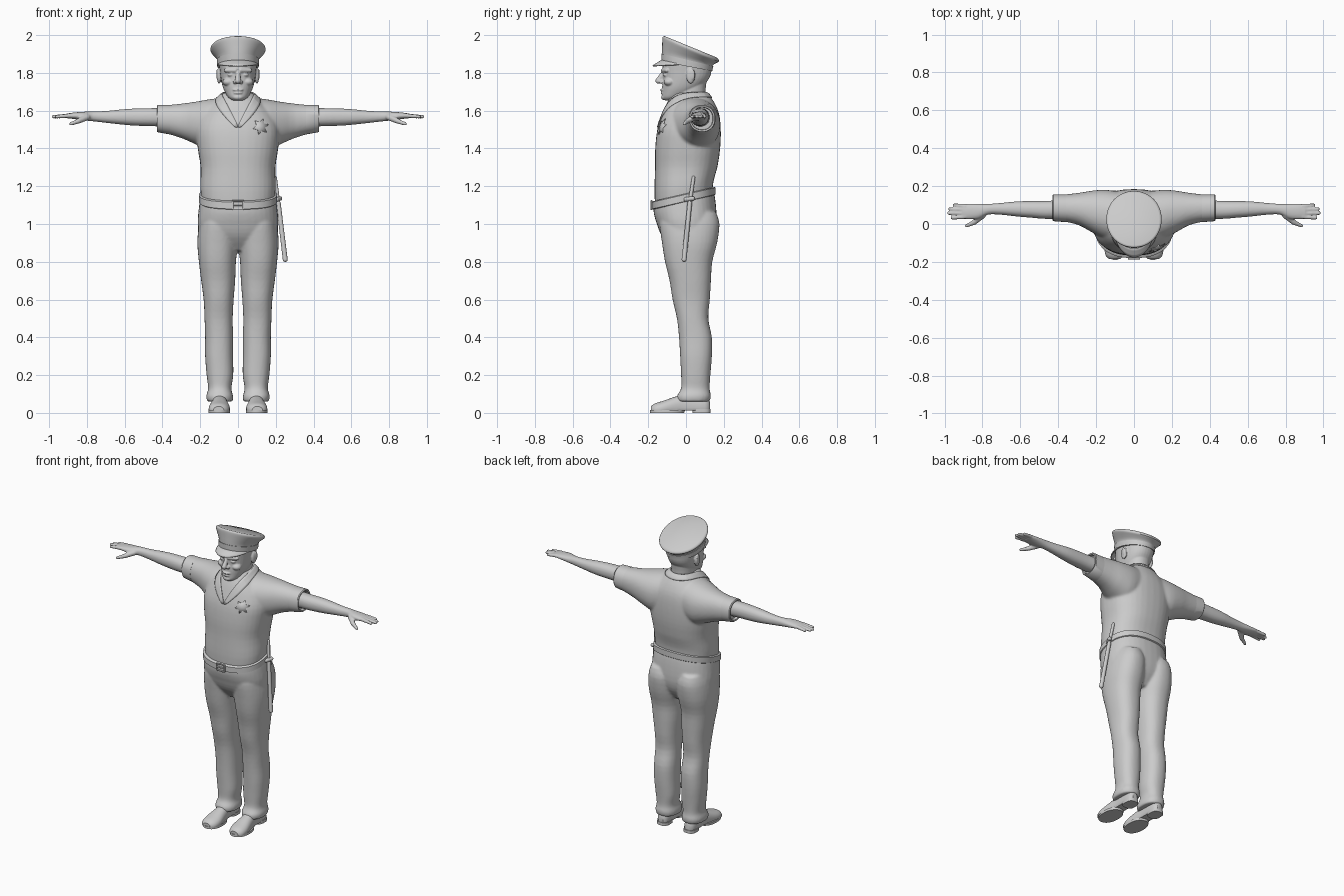
import bpy, bmesh, math
from mathutils import Vector, Matrix

grey = bpy.data.materials.new("plain grey")
grey.diffuse_color = (0.6, 0.6, 0.6, 1)
BOTH = (1, -1)


def loft(bm, rings, axis='z', sides=(1,), power=2.2, warp=None, segs=36, steps=3):
    """Skin rings (pos, a0, a1, b0, b1) along an axis; a, b are the extents on the other axes."""
    place = {'z': lambda t, a, b: Vector((a, b, t)),
             'x': lambda t, a, b: Vector((t, a, b)),
             'y': lambda t, a, b: Vector((a, t, b))}[axis]
    path = []
    for i in range(len(rings) - 1):
        quad = [rings[max(0, min(len(rings) - 1, i + d))] for d in (-1, 0, 1, 2)]
        for s in range(steps):
            u = s / steps
            path.append([0.5 * (2 * q + (r - p) * u + (2 * p - 5 * q + 4 * r - w) * u * u
                         + (3 * q - p - 3 * r + w) * u ** 3) for p, q, r, w in zip(*quad)])
    path.append(rings[-1])
    for side in sides:
        prev = first = None
        for t, a0, a1, b0, b1 in path:
            ring = []
            for k in range(segs):
                ang = 2 * math.pi * k / segs
                c, s = math.cos(ang), math.sin(ang)
                a = (a0 + a1) / 2 + (a1 - a0) / 2 * math.copysign(abs(c) ** (2 / power), c)
                b = (b0 + b1) / 2 + (b1 - b0) / 2 * math.copysign(abs(s) ** (2 / power), s)
                v = place(t, a, b)
                if warp:
                    v = Vector(warp(*v))
                v.x *= side
                ring.append(bm.verts.new(v))
            if prev:
                for k in range(segs):
                    n = (k + 1) % segs
                    bm.faces.new((prev[k], prev[n], ring[n], ring[k]))
            first = first or ring
            prev = ring
        bm.faces.new(first)
        bm.faces.new(prev)


def ball(bm, loc, scale, sides=(1,)):
    for s in sides:
        m = Matrix.Translation((loc[0] * s, loc[1], loc[2])) @ Matrix.Diagonal((*scale, 1))
        bmesh.ops.create_uvsphere(bm, u_segments=20, v_segments=12, radius=1, matrix=m)


def rod(bm, p, q, r1, r2, sides=(1,)):
    for s in sides:
        a, b = Vector((p[0] * s, p[1], p[2])), Vector((q[0] * s, q[1], q[2]))
        m = Matrix.Translation((a + b) / 2) @ (b - a).to_track_quat('Z', 'Y').to_matrix().to_4x4()
        bmesh.ops.create_cone(bm, cap_ends=True, segments=16, radius1=r1, radius2=r2,
                              depth=(b - a).length, matrix=m)
    ball(bm, p, (r1, r1, r1), sides)
    ball(bm, q, (r2, r2, r2), sides)


def finish(bm, name, voxel=0, smooth=3):
    bmesh.ops.recalc_face_normals(bm, faces=bm.faces)
    me = bpy.data.meshes.new(name)
    bm.to_mesh(me)
    bm.free()
    me.materials.append(grey)
    ob = bpy.data.objects.new(name, me)
    bpy.context.collection.objects.link(ob)
    bpy.ops.object.select_all(action='DESELECT')
    ob.select_set(True)
    bpy.context.view_layer.objects.active = ob
    bpy.ops.object.shade_smooth_by_angle(angle=math.radians(35))
    if voxel:  # fuse overlapping volumes into one smooth skin
        rm = ob.modifiers.new("fuse", 'REMESH')
        rm.mode, rm.voxel_size, rm.use_smooth_shade = 'VOXEL', voxel, True
        sm = ob.modifiers.new("soften", 'SMOOTH')
        sm.factor, sm.iterations = 0.5, smooth
    return ob


# shirt: torso fused with both sleeves, hem dips at the front
bm = bmesh.new()
loft(bm, [(1.125, -.193, .193, -.163, .14), (1.2, -.2, .2, -.167, .145), (1.3, -.198, .198, -.164, .166),
          (1.4, -.213, .213, -.163, .181), (1.5, -.22, .22, -.152, .184), (1.58, -.19, .19, -.127, .176),
          (1.64, -.135, .135, -.102, .152), (1.695, -.08, .08, -.07, .115)], power=2.4,
     warp=lambda x, y, z: (x, y, z + .23 * y * max(0, min(1, (1.3 - z) / .15))))
loft(bm, [(.03, -.09, .16, 1.42, 1.675), (.14, -.085, .18, 1.39, 1.662), (.22, -.045, .176, 1.42, 1.648),
          (.30, -.003, .163, 1.455, 1.637), (.41, .02, .152, 1.488, 1.626)], 'x', BOTH)
shirt = finish(bm, "shirt", .008, 6)

# open sleeve ends
bm = bmesh.new()
loft(bm, [(.36, .01, .156, 1.474, 1.631), (.425, .015, .156, 1.486, 1.63), (.43, .019, .152, 1.49, 1.626),
          (.428, .027, .144, 1.498, 1.618), (.40, .03, .14, 1.50, 1.615)], 'x', BOTH, steps=1)
finish(bm, "sleeve_cuffs")

# collar following the neckline down to the V
inner = [(0, .115, 1.70), (.06, .09, 1.70), (.085, .02, 1.695), (.075, -.06, 1.67), (.042, -.11, 1.60), (0, -.14, 1.515)]
outer = [(0, .135, 1.66), (.08, .11, 1.665), (.115, .02, 1.665), (.115, -.07, 1.63), (.08, -.12, 1.575), (.008, -.15, 1.50)]
bm = bmesh.new()
rows = [[bm.verts.new(p) for p in row] for row in (inner, outer)]
for i in range(5):
    bm.faces.new((rows[0][i], rows[1][i], rows[1][i + 1], rows[0][i + 1]))
collar = finish(bm, "collar")
collar.modifiers.new("mirror", 'MIRROR')
collar.modifiers.new("subdivide", 'SUBSURF').levels = 2
wrap = collar.modifiers.new("drape", 'SHRINKWRAP')
wrap.target, wrap.wrap_mode, wrap.offset = shirt, 'ABOVE_SURFACE', .005
collar.modifiers.new("thickness", 'SOLIDIFY').thickness = .007

# star badge on the chest
bm = bmesh.new()
hub = bm.verts.new((.12, -.25, 1.515))
tips = []
for k in range(12):
    r, a = (.043 if k % 2 == 0 else .023), math.pi * k / 6 + .25
    tips.append(bm.verts.new((.12 + r * math.cos(a), -.25, 1.515 + r * math.sin(a))))
for k in range(12):
    bm.faces.new((hub, tips[k], tips[(k + 1) % 12]))
badge = finish(bm, "badge")
wrap = badge.modifiers.new("drape", 'SHRINKWRAP')
wrap.target, wrap.wrap_method, wrap.wrap_mode, wrap.offset = shirt, 'PROJECT', 'ABOVE_SURFACE', .004
wrap.use_project_y, wrap.use_positive_direction = True, True
badge.modifiers.new("thickness", 'SOLIDIFY').thickness = .005

# trousers: hips fused with both legs
bm = bmesh.new()
loft(bm, [(.86, -.11, .11, -.07, .10), (.93, -.195, .195, -.125, .145), (1.0, -.213, .213, -.154, .162),
          (1.08, -.208, .208, -.170, .158), (1.14, -.2, .2, -.172, .147)], power=2.4,
     warp=lambda x, y, z: (x, y, z + .23 * y * max(0, min(1, (z - 1) / .12))))
loft(bm, [(.06, .028, .163, -.045, .125), (.09, .026, .168, -.048, .132), (.13, .035, .158, -.026, .125),
          (.2, .025, .166, -.026, .129), (.3, .026, .174, -.031, .137), (.4, .026, .174, -.037, .137),
          (.5, .028, .177, -.048, .118), (.6, .023, .182, -.071, .126), (.7, .015, .195, -.087, .132),
          (.8, .011, .207, -.111, .139), (.9, 0, .215, -.127, .165), (1.0, 0, .207, -.14, .177),
          (1.06, .02, .19, -.13, .16)], sides=BOTH, power=2.3)
finish(bm, "trousers", .008, 4)

# belt, slanted down to the front, with a framed buckle
bm = bmesh.new()
slant = lambda x, y, z: (x, y, z + .23 * y)
loft(bm, [(1.117, -.2, .2, -.174, .15), (1.121, -.207, .207, -.18, .157),
          (1.157, -.207, .207, -.18, .157), (1.161, -.2, .2, -.174, .15)], power=2.4, warp=slant, steps=1, segs=64)
finish(bm, "belt")
bm = bmesh.new()
for z in (1.078, 1.122):
    rod(bm, (-.028, -.183, z), (.028, -.183, z), .005, .005)
rod(bm, (.028, -.183, 1.078), (.028, -.183, 1.122), .005, .005, BOTH)
rod(bm, (-.028, -.184, 1.1), (.02, -.184, 1.1), .004, .004)
finish(bm, "belt_buckle")

# baton hanging at the hip with a side handle
bm = bmesh.new()
rod(bm, (.197, .04, 1.245), (.215, .018, 1.10), .009, .010)
rod(bm, (.214, .02, 1.11), (.25, -.01, .812), .012, .013)
rod(bm, (.205, .0, 1.13), (.222, .035, 1.135), .012, .012)
finish(bm, "baton")

# bare arms and hands with four fingers and a thumb
bm = bmesh.new()
loft(bm, [(.36, .03, .127, 1.515, 1.613), (.46, .027, .122, 1.518, 1.613), (.55, .034, .121, 1.521, 1.611),
          (.62, .04, .119, 1.527, 1.606), (.70, .049, .111, 1.536, 1.598), (.77, .05, .106, 1.544, 1.596),
          (.82, .028, .107, 1.549, 1.594), (.87, .025, .107, 1.556, 1.590), (.905, .029, .102, 1.56, 1.585)],
     'x', BOTH)
for base, tip, reach in ((.094, .100, .948), (.076, .079, .972), (.057, .057, .978), (.038, .033, .96)):
    rod(bm, (.89, base, 1.574), (reach, tip, 1.568), .0115, .009, BOTH)
rod(bm, (.80, .045, 1.565), (.845, .008, 1.545), .017, .014, BOTH)
rod(bm, (.845, .008, 1.545), (.885, -.010, 1.53), .013, .009, BOTH)
finish(bm, "arms", .005, 2)

# head and neck with facial features
bm = bmesh.new()
loft(bm, [(1.655, -.03, .03, -.118, -.05), (1.67, -.052, .052, -.127, .0), (1.70, -.07, .07, -.126, .05),
          (1.73, -.082, .082, -.126, .09), (1.77, -.091, .091, -.123, .122), (1.81, -.096, .096, -.124, .135),
          (1.85, -.1, .1, -.122, .132), (1.87, -.095, .095, -.11, .12)])
loft(bm, [(1.56, -.08, .08, -.115, .12), (1.64, -.07, .07, -.09, .11), (1.70, -.07, .07, -.075, .103),
          (1.76, -.07, .07, -.06, .11)])
rod(bm, (0, -.122, 1.80), (0, -.146, 1.758), .010, .016)
ball(bm, (.016, -.13, 1.752), (.011, .012, .01), BOTH)
rod(bm, (.014, -.121, 1.813), (.065, -.102, 1.813), .012, .010, BOTH)
ball(bm, (.038, -.108, 1.79), (.018, .014, .010), BOTH)
ball(bm, (.05, -.088, 1.752), (.032, .03, .022), BOTH)
ball(bm, (0, -.122, 1.710), (.03, .015, .007), BOTH[:1])
ball(bm, (0, -.120, 1.694), (.026, .015, .007), BOTH[:1])
ball(bm, (0, -.112, 1.671), (.03, .02, .016), BOTH[:1])
ball(bm, (.1, .025, 1.785), (.012, .023, .042), BOTH)
ball(bm, (.109, .034, 1.792), (.006, .014, .03), BOTH)
finish(bm, "head", .004, 3)

# peaked cap: flared crown tilted back, band and visor
tilt = lambda x, y, z: (x, y, z - (y - .02) * (.19 + .22 * max(0, min(1, (z - 1.85) / .07))))
bm = bmesh.new()
loft(bm, [(1.835, -.106, .106, -.126, .135), (1.87, -.109, .109, -.127, .142), (1.898, -.128, .128, -.126, .158),
          (1.922, -.145, .145, -.125, .173), (1.934, -.143, .143, -.122, .172), (1.94, -.134, .134, -.113, .163)],
     warp=tilt, power=2.05, segs=48)
finish(bm, "cap_crown")
bm = bmesh.new()
loft(bm, [(1.832, -.11, .11, -.13, .139), (1.866, -.112, .112, -.131, .145)], warp=tilt, power=2.05, segs=48)
finish(bm, "cap_band")
bm = bmesh.new()
rows = []
for i in range(25):
    a = math.radians(-78 + 156 * i / 24)
    c, s = math.cos(a), math.sin(a)
    rows.append([bm.verts.new((.107 * s * (1 + .03 * u), -.125 * c - .052 * u * c,
                               1.872 - .032 * u * c - .026 * (1 - c))) for u in (0, .35, .7, 1)])
for p, q in zip(rows, rows[1:]):
    for j in range(3):
        bm.faces.new((p[j], p[j + 1], q[j + 1], q[j]))
finish(bm, "cap_visor").modifiers.new("thickness", 'SOLIDIFY').thickness = .007

# shoes with heel and sole
bm = bmesh.new()
loft(bm, [(.126, .08, .115, .0, .06), (.10, .062, .134, -.02, .085), (.0, .06, .135, -.02, .1),
          (-.05, .053, .142, -.02, .088), (-.12, .043, .155, -.02, .064), (-.165, .053, .15, -.02, .05),
          (-.186, .075, .13, -.01, .034)], 'y', BOTH, warp=lambda x, y, z: (x, y, max(z, .012)))
finish(bm, "shoes")
bm = bmesh.new()
loft(bm, [(0, .058, .138, .035, .13), (.02, .058, .138, .035, .13)], sides=BOTH, power=2.8, steps=1)
loft(bm, [(0, .042, .157, -.19, -.01), (.016, .042, .157, -.19, -.005)], sides=BOTH, steps=1)
finish(bm, "shoe_soles")
